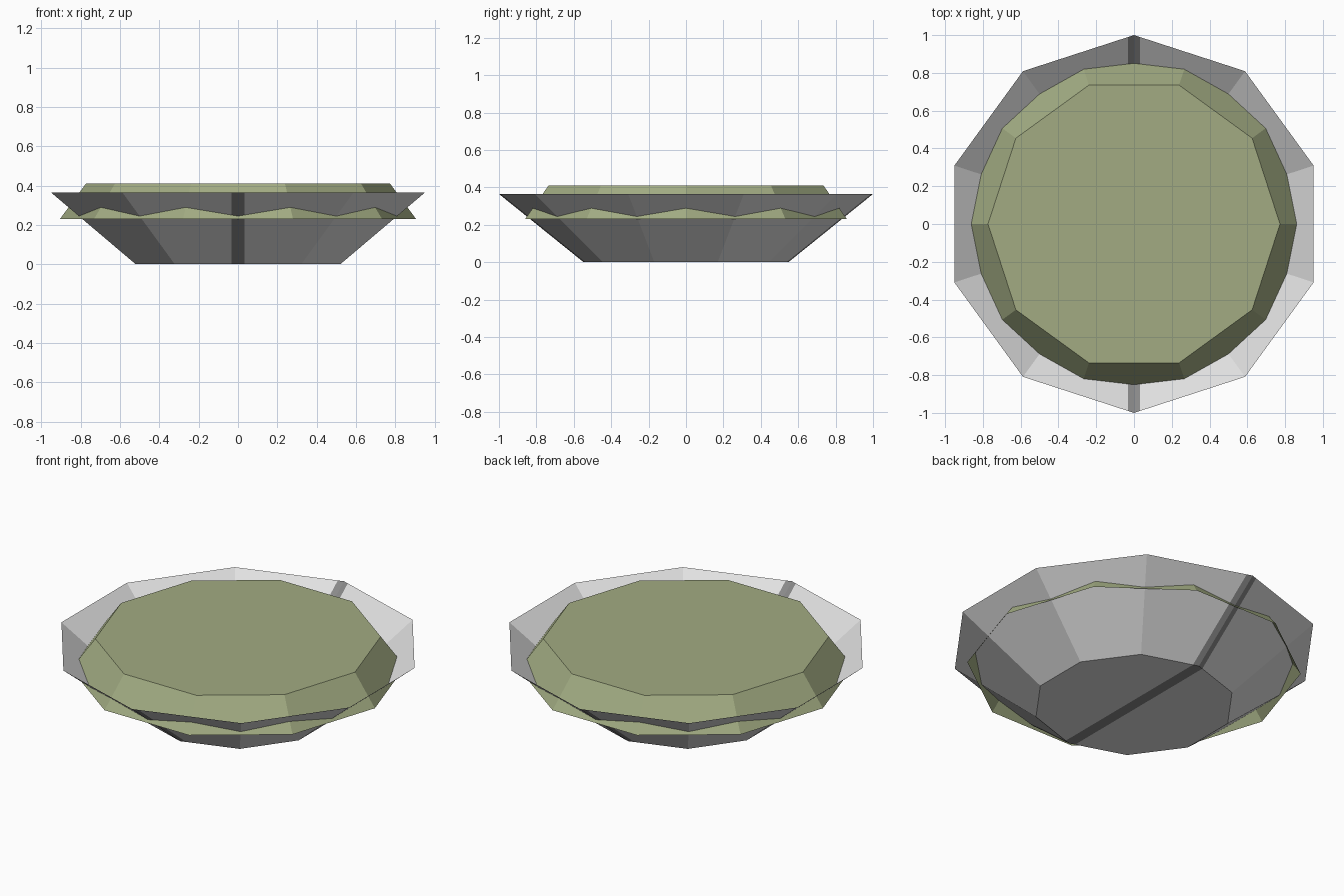
import bpy, bmesh, math

if "Cube" in bpy.data.objects:
    bpy.data.objects.remove(bpy.data.objects["Cube"])


def material(name, rgb):
    m = bpy.data.materials.new(name)
    m.diffuse_color = (*rgb, 1.0)
    m.use_nodes = True
    m.node_tree.nodes["Principled BSDF"].inputs["Base Color"].default_value = m.diffuse_color
    return m


def ring(bm, radius, z, start, n=10):
    return [bm.verts.new((radius * math.cos(start + 2 * math.pi * i / n),
                          radius * math.sin(start + 2 * math.pi * i / n), z))
            for i in range(n)]


def open_cup(bm, cap_ring, rim_ring):
    """Thin shell: one capped end and sloping sides. Cap normal faces up."""
    n = len(cap_ring)
    cap_up = bm.faces.new(cap_ring)
    flip = rim_ring[0].co.z > cap_ring[0].co.z
    for i in range(n):
        j = (i + 1) % n
        quad = [rim_ring[i], rim_ring[j], cap_ring[j], cap_ring[i]]
        bm.faces.new(quad)
    bm.normal_update()
    return cap_up, flip


def finish(bm, name, mats):
    me = bpy.data.meshes.new(name)
    bm.to_mesh(me)
    bm.free()
    for m in mats:
        me.materials.append(m)
    ob = bpy.data.objects.new(name, me)
    bpy.context.collection.objects.link(ob)
    return ob


pale_grey = material("pale grey", (0.75, 0.75, 0.75))
dark_grey = material("dark grey", (0.25, 0.25, 0.25))
olive = material("olive green", (0.36, 0.41, 0.225))

# Bowl: open ten-sided shell, surface facing the inside
bm = bmesh.new()
open_cup(bm, ring(bm, 0.547, 0.0, math.pi / 2), ring(bm, 1.0, 0.365, math.pi / 2))

# Stripe: cut straight across the bowl from front to back
HALF = 0.033
for x in (-HALF, HALF):
    bmesh.ops.bisect_plane(bm, geom=bm.verts[:] + bm.edges[:] + bm.faces[:],
                           plane_co=(x, 0, 0), plane_no=(1, 0, 0))
for f in bm.faces:
    f.material_index = 1 if abs(f.calc_center_median().x) < HALF else 0
finish(bm, "bowl", [pale_grey, dark_grey])

# Filling: ten-sided mound, open underneath, its skirt poking through the bowl
bm = bmesh.new()
open_cup(bm, ring(bm, 0.773, 0.41, 0), ring(bm, 0.905, 0.23, 0))
finish(bm, "filling", [olive])
